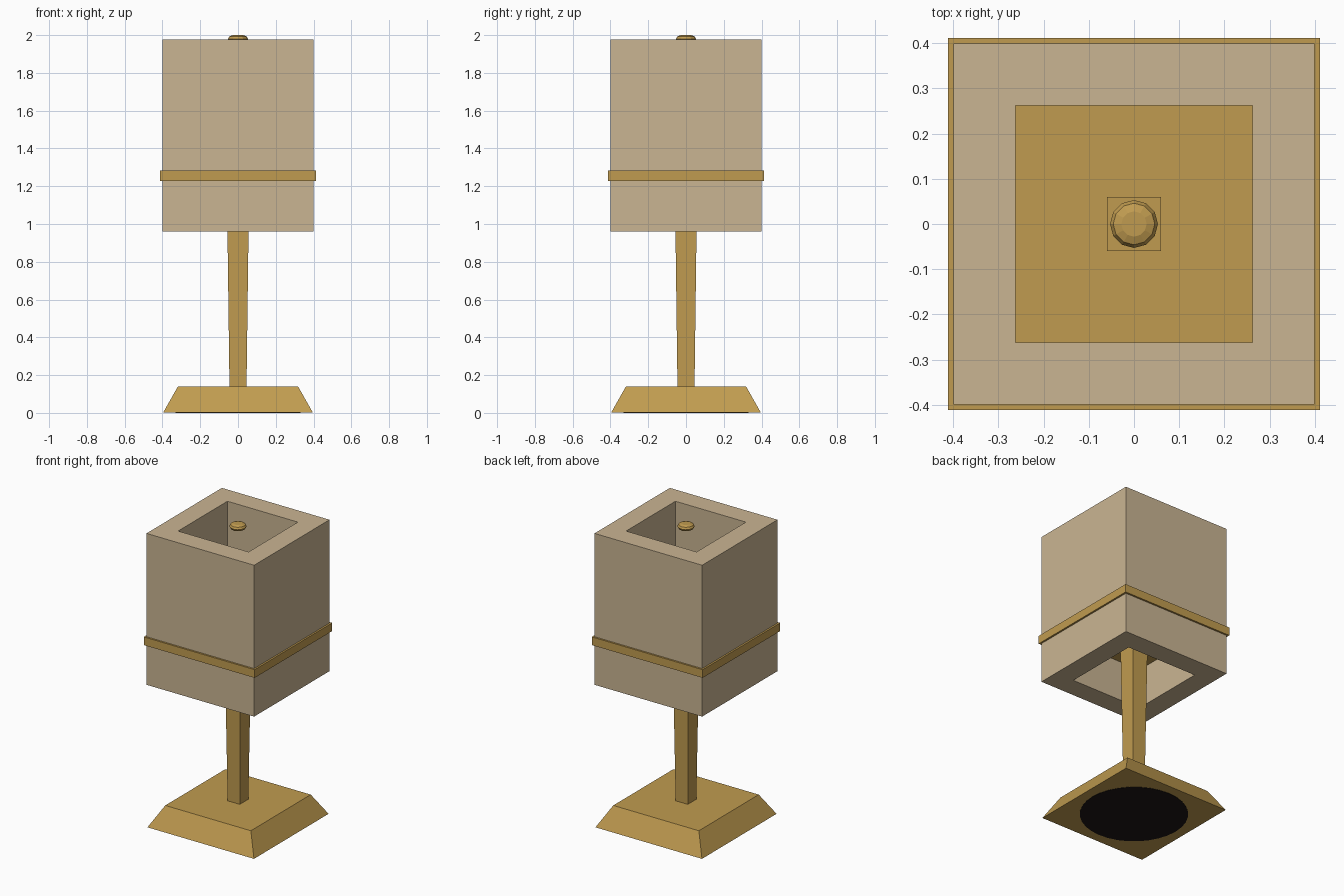
import bpy, bmesh, math

cube = bpy.data.objects.get("Cube")
if cube:
    bpy.data.objects.remove(cube, do_unlink=True)


def material(name, rgb):
    m = bpy.data.materials.new(name)
    m.use_nodes = True
    colour = (*rgb, 1)
    m.diffuse_color = colour
    m.node_tree.nodes["Principled BSDF"].inputs["Base Color"].default_value = colour
    return m


brass = material("brass", (0.53, 0.33, 0.08))
fabric = material("beige fabric", (0.59, 0.46, 0.29))
felt = material("dark felt", (0.012, 0.008, 0.007))


def lathe(name, profile, sides, mat, turn=0.0, capped=True, closed=False):
    """Stack rings of (corner radius, height) into a faceted solid."""
    bm = bmesh.new()
    rings = []
    for r, z in profile:
        angles = [turn + math.tau * i / sides for i in range(sides)]
        rings.append([bm.verts.new((r * math.cos(a), r * math.sin(a), z)) for a in angles])
    pairs = list(zip(rings, rings[1:]))
    if closed:
        pairs.append((rings[-1], rings[0]))
    for low, high in pairs:
        for i in range(sides):
            j = (i + 1) % sides
            bm.faces.new((low[i], low[j], high[j], high[i]))
    if capped:
        bm.faces.new(rings[0])
        bm.faces.new(rings[-1])
    bmesh.ops.recalc_face_normals(bm, faces=bm.faces)
    mesh = bpy.data.meshes.new(name)
    bm.to_mesh(mesh)
    bm.free()
    mesh.materials.append(mat)
    obj = bpy.data.objects.new(name, mesh)
    bpy.context.collection.objects.link(obj)
    return obj


def square(name, profile, mat, **options):
    """Square section from (half width, height) pairs."""
    corners = [(h * math.sqrt(2), z) for h, z in profile]
    return lathe(name, corners, 4, mat, math.pi / 4, **options)


# Foot with a felt pad underneath
square("base", [(0.396, 0.002), (0.318, 0.14)], brass)
lathe("felt_pad", [(0.33, 0), (0.33, 0.004)], 32, felt)

# Post widening towards the top
square("post", [(0.045, 0.13), (0.06, 1.29)], brass)

# Thick-walled square shade, open at both ends
low, high, outer, inner = 0.96, 1.977, 0.4, 0.262
square("shade", [(outer, low), (outer, high), (inner, high), (inner, low)],
       fabric, capped=False, closed=True)

# Brass plate through the shade, showing as a band outside
square("shade_band", [(0.412, 1.228), (0.412, 1.283)], brass)

# Flattened knob
lathe("finial", [(0.025, 1.958), (0.046, 1.967), (0.053, 1.98), (0.046, 1.993), (0.028, 2.0)],
      12, brass)
